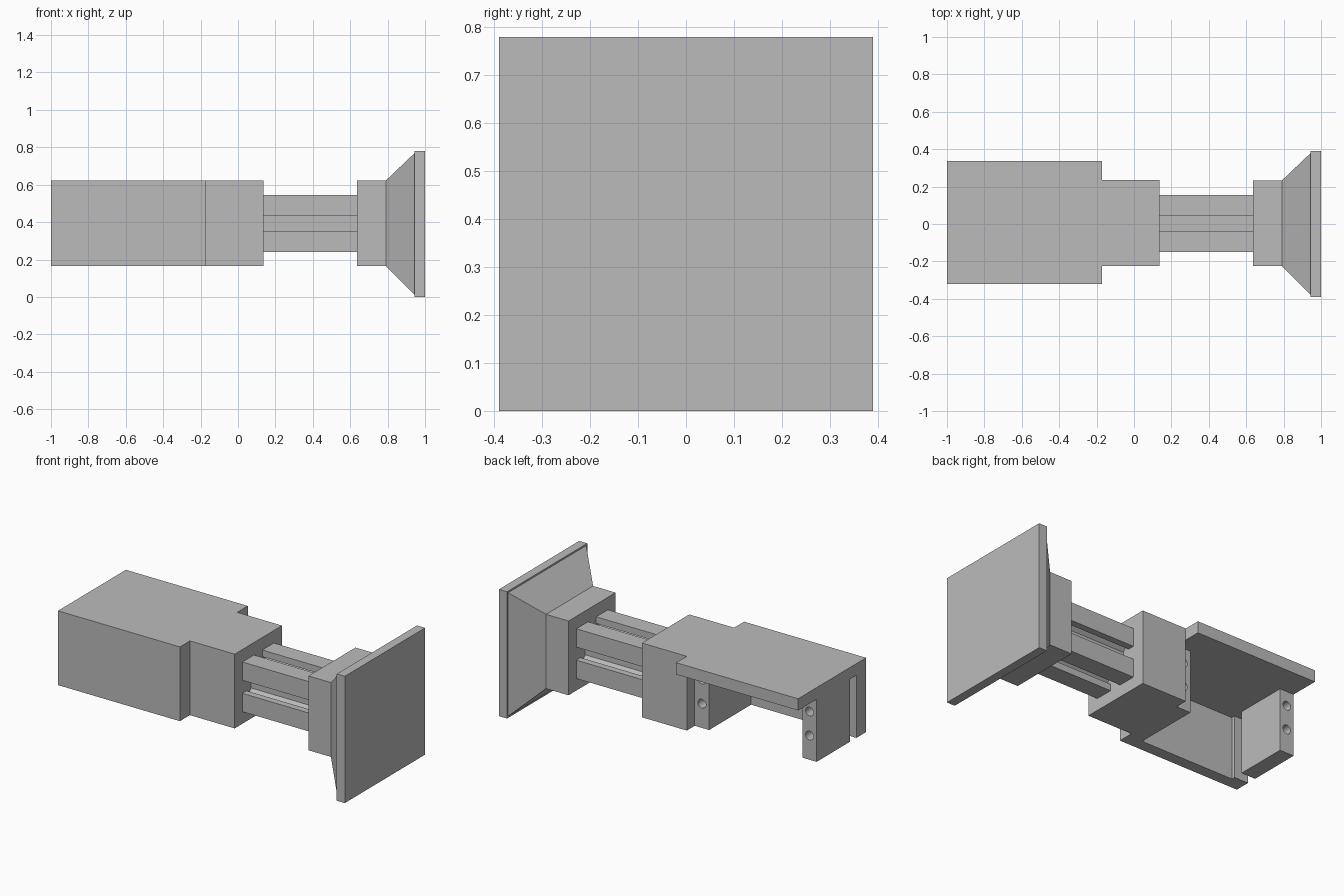
import bpy
import bmesh
import math
from mathutils import Matrix, Vector

cube = bpy.data.objects.get("Cube")
if cube:
    bpy.data.objects.remove(cube, do_unlink=True)

grey = bpy.data.materials.new("plain grey")
grey.use_nodes = True
grey.diffuse_color = (0.5, 0.5, 0.5, 1)
grey.node_tree.nodes["Principled BSDF"].inputs["Base Color"].default_value = (0.5, 0.5, 0.5, 1)

BOTTOM, TOP, PLATE_Z = 0.165, 0.622, 0.55
MID_Z = 0.392


def finish(name, bm):
    bmesh.ops.recalc_face_normals(bm, faces=bm.faces)
    mesh = bpy.data.meshes.new(name)
    bm.to_mesh(mesh)
    bm.free()
    mesh.materials.append(grey)
    obj = bpy.data.objects.new(name, mesh)
    bpy.context.collection.objects.link(obj)
    return obj


def prism(name, outline, low, high, axis="z"):
    """Extrude a closed outline along z (outline in xy) or x (outline in yz)."""
    bm = bmesh.new()
    place = (lambda a, b, h: (a, b, h)) if axis == "z" else (lambda a, b, h: (h, a, b))
    face = bm.faces.new([bm.verts.new(place(a, b, low)) for a, b in outline])
    new = bmesh.ops.extrude_face_region(bm, geom=[face])["geom"]
    shift = Vector(place(0, 0, high - low))
    bmesh.ops.translate(bm, vec=shift, verts=[g for g in new if isinstance(g, bmesh.types.BMVert)])
    return finish(name, bm)


def box(name, x, y, z):
    return prism(name, [(x[0], y[0]), (x[1], y[0]), (x[1], y[1]), (x[0], y[1])], *z)


def drill(obj, x, y):
    """Cut two screw holes into the back face."""
    bm = bmesh.new()
    for z in (0.314, 0.462):
        spot = Matrix.Translation((x, y, z)) @ Matrix.Rotation(math.pi / 2, 4, "X")
        bmesh.ops.create_cone(bm, cap_ends=True, segments=32, radius1=0.027,
                              radius2=0.027, depth=0.4, matrix=spot)
    cutter = finish(obj.name + "_hole_cutter", bm)
    cutter.hide_render = True
    cutter.hide_viewport = True
    cutter.display_type = "WIRE"
    mod = obj.modifiers.new("screw_holes", "BOOLEAN")
    mod.operation = "DIFFERENCE"
    mod.solver = "EXACT"
    mod.object = cutter


# Motor bracket: top plate, front wall with a thicker end lip
box("bracket_top", (-1, -0.17), (-0.322, 0.338), (PLATE_Z, TOP))
prism("bracket_front_wall",
      [(-1, -0.322), (-0.17, -0.322), (-0.17, -0.25), (-0.905, -0.25),
       (-0.905, -0.228), (-1, -0.228)], BOTTOM, PLATE_Z)

# Drilled mounting blocks at both ends of the bracket
end_block = box("end_mounting_block", (-1, -0.904), (-0.168, 0.158), (BOTTOM, PLATE_Z))
drill(end_block, -0.952, 0.158)
inner_block = box("inner_mounting_block", (-0.268, -0.17), (-0.25, 0.158), (BOTTOM, PLATE_Z))
drill(inner_block, -0.219, 0.158)

# Guide housing and head block
box("guide_housing", (-0.17, 0.135), (-0.225, 0.235), (BOTTOM, TOP))
box("head_block", (0.637, 0.79), (-0.225, 0.232), (BOTTOM, TOP))

# Slotted extrusion: one quarter of the section, turned four times
quarter = [(0.153, -0.153), (0.153, -0.04), (0.112, -0.04), (0.112, -0.085), (0.067, -0.04),
           (0.067, 0.04), (0.112, 0.085), (0.112, 0.04), (0.153, 0.04)]
section = []
for turn in range(4):
    spin = Matrix.Rotation(turn * math.pi / 2, 2)
    section += [spin @ Vector(p) for p in quarter]
prism("slotted_rail", [(p.x + 0.003, p.y + MID_Z) for p in section], 0.135, 0.637, "x")

# Flared neck between the head block and the end plate
bm = bmesh.new()
rings = []
for x, y0, y1, z0, z1 in ((0.79, -0.225, 0.232, BOTTOM, TOP), (0.945, -0.38, 0.38, 0.01, 0.77)):
    rings.append([bm.verts.new((x, y, z)) for y, z in ((y0, z0), (y1, z0), (y1, z1), (y0, z1))])
for i in range(4):
    j = (i + 1) % 4
    bm.faces.new((rings[0][i], rings[0][j], rings[1][j], rings[1][i]))
for ring in rings:
    bm.faces.new(ring)
finish("flared_neck", bm)

# Square end plate
box("end_plate", (0.945, 1), (-0.39, 0.39), (0, 0.78))
